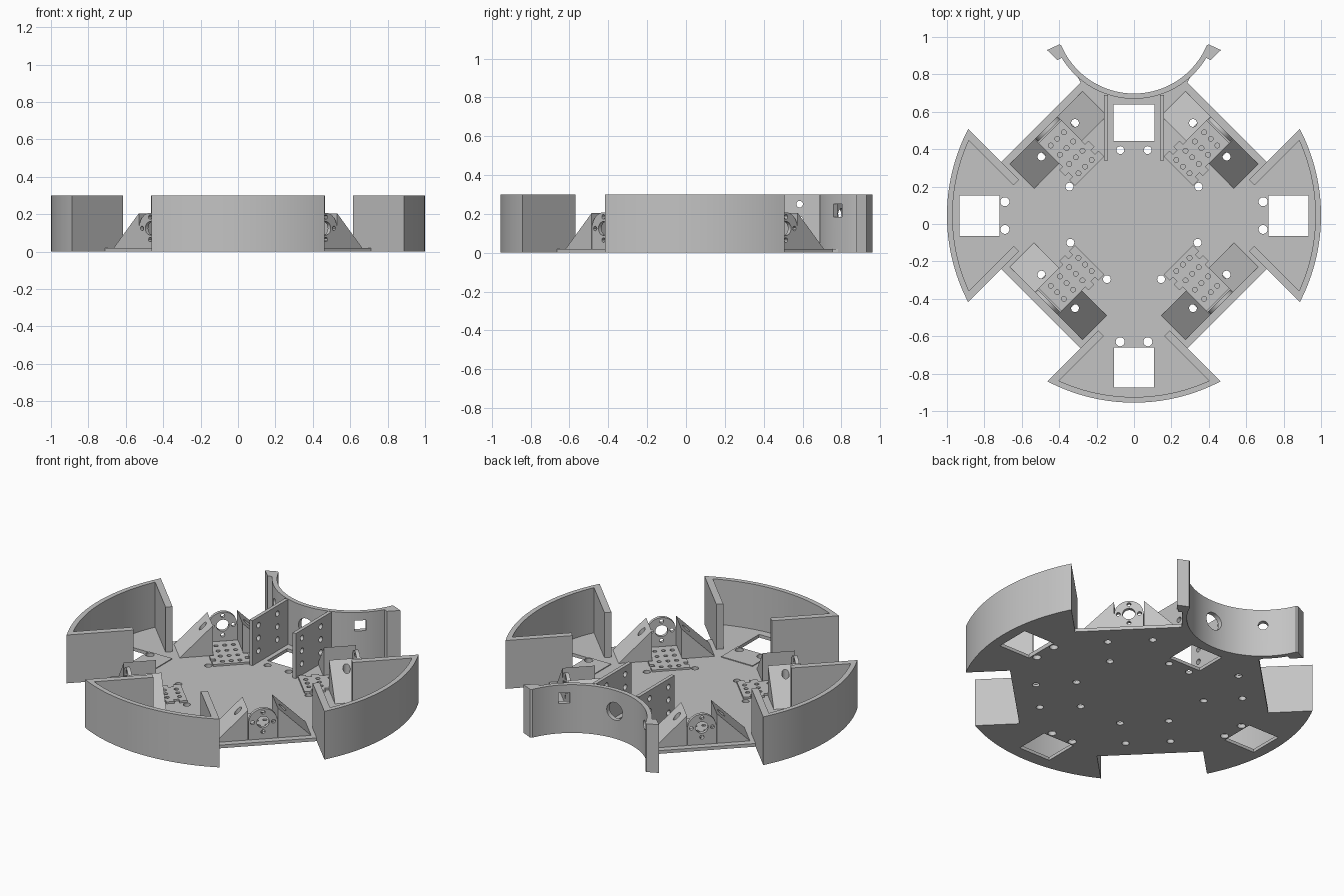
import bpy, bmesh
from math import sin, cos, radians, pi, asin, degrees
from mathutils import Matrix, Vector

if "Cube" in bpy.data.objects:
    bpy.data.objects.remove(bpy.data.objects["Cube"])

CY = 0.045          # centre of the round chassis
H = 0.3             # wall height
T = 0.02            # floor thickness
R = 1.0
HALF = 0.3          # half width of each corner notch
EDGE = 0.704        # distance of the notch edge from the centre
DIAGONALS = (45, 135, 225, 315)

grey = bpy.data.materials.new("plain grey")
grey.use_nodes = True
grey.diffuse_color = (0.55, 0.55, 0.55, 1)
grey.node_tree.nodes["Principled BSDF"].inputs["Base Color"].default_value = (0.55, 0.55, 0.55, 1)


def polar(r, deg, cx=0, cy=CY):
    return (cx + r * cos(radians(deg)), cy + r * sin(radians(deg)))


def arc(r, a0, a1, n, cx=0, cy=CY):
    return [polar(r, a0 + (a1 - a0) * i / n, cx, cy) for i in range(n + 1)]


def frame(deg):
    """Local x points outward along deg, local y runs along the rim."""
    return Matrix.Translation((0, CY, 0)) @ Matrix.Rotation(radians(deg), 4, 'Z')


def uv(deg, u, v):
    p = frame(deg) @ Vector((u, v, 0))
    return (p.x, p.y)


def upright(deg, u):
    """Profile x runs along the rim, profile y goes up, depth goes outward."""
    m = Matrix(((0, 0, 1, u), (1, 0, 0, 0), (0, 1, 0, 0), (0, 0, 0, 1)))
    return frame(deg) @ m


def add_prism(bm, pts, z0, z1, m=Matrix()):
    face = bm.faces.new([bm.verts.new((x, y, z0)) for x, y in pts])
    top = bmesh.ops.extrude_face_region(bm, geom=[face])["geom"]
    verts = [g for g in top if isinstance(g, bmesh.types.BMVert)]
    bmesh.ops.translate(bm, verts=verts, vec=(0, 0, z1 - z0))
    bmesh.ops.transform(bm, matrix=m, verts=list(face.verts) + verts)


def add_box(bm, x0, x1, y0, y1, z0, z1, m=Matrix()):
    add_prism(bm, [(x0, y0), (x1, y0), (x1, y1), (x0, y1)], z0, z1, m)


def add_pin(bm, x, y, r, z0, z1, m=Matrix(), n=20):
    add_prism(bm, arc(r, 0, 360 - 360 / n, n - 1, x, y), z0, z1, m)


def finish(name, bm, cutter=None):
    def make(label, b):
        bmesh.ops.recalc_face_normals(b, faces=b.faces)
        me = bpy.data.meshes.new(label)
        b.to_mesh(me)
        b.free()
        ob = bpy.data.objects.new(label, me)
        bpy.context.collection.objects.link(ob)
        return ob
    ob = make(name, bm)
    if cutter:
        tool = make(name + "_cutter", cutter)
        tool.hide_render = True
        mod = ob.modifiers.new("holes", 'BOOLEAN')
        mod.operation, mod.solver, mod.object = 'DIFFERENCE', 'EXACT', tool
        deps = bpy.context.evaluated_depsgraph_get()
        ob_mesh = bpy.data.meshes.new_from_object(ob.evaluated_get(deps))
        ob.modifiers.clear()
        ob.data = ob_mesh
        bpy.data.objects.remove(tool)
    ob.data.materials.clear()
    ob.data.materials.append(grey)
    ob.data.shade_smooth()
    ob.data.set_sharp_from_angle(angle=radians(30))
    return ob


# Floor: disc with four corner notches and a round bay at the back
span = 45 - degrees(asin(HALF / R))
BAY_Y, BAY_R = 1.12, 0.4225
outline = []
for axis, diag in zip((0, 90, 180, 270), DIAGONALS):
    if axis == 90:
        outline += arc(BAY_R + 0.005, -40, -140, 32, 0, BAY_Y)
    else:
        outline += arc(R, axis - span, axis + span, 32)
    outline += [uv(diag, EDGE, -HALF), uv(diag, EDGE, HALF)]
bm, cut = bmesh.new(), bmesh.new()
add_prism(bm, outline, 0, T)
for axis in (0, 180, 270):
    near = 0.72 if axis != 270 else 0.705
    add_box(cut, near, near + 0.213, -0.108, 0.108, -0.1, 0.1, frame(axis))
    for s in (-1, 1):
        add_pin(cut, near - 0.03, s * 0.074, 0.024, -0.1, 0.1, frame(axis))
add_box(cut, -0.11, 0.11, 0.445, 0.64, -0.1, 0.1)
for s in (-1, 1):
    for x, y in ((0.345, 0.2), (0.34, -0.1), (0.145, -0.295), (0.073, 0.395)):
        add_pin(cut, s * x, y, 0.021, -0.1, 0.1)
for d in DIAGONALS:
    for s in (-1, 1):
        add_pin(cut, 0.573, s * 0.127, 0.021, -0.1, 0.1, frame(d))
finish("floor_plate", bm, cut)

# Three curved bumper walls with returned ends
WALL = 0.04
inner_r = R - 0.03
inner_span = 45 - degrees(asin((HALF + WALL) / inner_r))
for name, axis in (("left_bumper", 0), ("right_bumper", 180), ("front_bumper", 270)):
    pts = arc(R, axis - span, axis + span, 32)
    pts += [uv(axis + 45, 0.57, -HALF), uv(axis + 45, 0.57, -HALF - WALL)]
    pts += arc(inner_r, axis + inner_span, axis - inner_span, 32)
    pts += [uv(axis - 45, 0.57, HALF + WALL), uv(axis - 45, 0.57, HALF)]
    bm = bmesh.new()
    add_prism(bm, pts, 0, H)
    finish(name, bm)

# Thin seat pads beside the side and front windows
for name, axis in (("left_pad", 0), ("right_pad", 180), ("front_pad", 270)):
    far = 0.72 if axis != 270 else 0.705
    bm, cut = bmesh.new(), bmesh.new()
    add_box(bm, far - 0.16, far, -0.108, 0.108, T - 0.005, T + 0.005, frame(axis))
    for s in (-1, 1):
        add_pin(cut, far - 0.03, s * 0.074, 0.024, -0.1, 0.1, frame(axis))
    finish(name, bm, cut)

# Concave back wall with sensor openings
pts = arc(BAY_R, -157, -23, 48, 0, BAY_Y)
pts += [(0.40, 0.96), (0.465, 0.93), (0.41, 0.877)]
pts += arc(BAY_R + 0.028, -31, -149, 48, 0, BAY_Y)
pts += [(-0.41, 0.877), (-0.465, 0.93), (-0.40, 0.96)]
bm, cut = bmesh.new(), bmesh.new()
add_prism(bm, pts, 0, H)


def bay(deg):
    return (Matrix.Translation((0, BAY_Y, 0)) @ Matrix.Rotation(radians(deg), 4, 'Z')
            @ upright(0, 0.35) @ Matrix.Translation((-CY, 0, 0)))


def radial(deg):
    m = Matrix(((0, 0, 1, 0.35), (1, 0, 0, 0), (0, 1, 0, 0), (0, 0, 0, 1)))
    return Matrix.Translation((0, BAY_Y, 0)) @ Matrix.Rotation(radians(deg), 4, 'Z') @ m


add_pin(cut, 0, 0.17, 0.055, 0, 0.2, radial(-90), 28)
add_pin(cut, 0, 0.2, 0.028, 0, 0.2, radial(-131))
add_box(cut, -0.032, 0.032, 0.185, 0.25, 0, 0.2, radial(-49))
finish("back_bay_wall", bm, cut)

# Pair of drilled side plates around the back window
for name, s in (("left_side_plate", 1), ("right_side_plate", -1)):
    bm, cut = bmesh.new(), bmesh.new()
    xs = sorted((s * 0.138, s * 0.16))
    add_box(bm, *xs, 0.34, 0.69, 0, H)
    along_x = Matrix(((0, 0, 1, 0), (1, 0, 0, 0), (0, 1, 0, 0), (0, 0, 0, 1)))
    for y in (0.4, 0.585):
        for z in (0.09, 0.17, 0.25):
            add_pin(cut, y, z, 0.017, -0.3, 0.3, along_x)
    finish(name, bm, cut)

# Motor mounts on the four notches
CORNERS = ("back_left", "back_right", "front_right", "front_left")
DOME_Z, DOME_R = 0.125, 0.083
for corner, d in zip(CORNERS, DIAGONALS):
    # domed face plate
    bm, cut = bmesh.new(), bmesh.new()
    face = [(-0.083, 0.01), (0.083, 0.01)] + arc(DOME_R, 0, 180, 24, 0, DOME_Z)
    add_prism(bm, face, 0, 0.022, upright(d, 0.643))
    add_pin(cut, 0, DOME_Z, 0.036, -0.1, 0.1, upright(d, 0.643))
    for k in range(4):
        x, z = polar(0.06, 90 * k, 0, DOME_Z)
        add_pin(cut, x, z, 0.012, -0.1, 0.1, upright(d, 0.643), 12)
    finish(corner + "_motor_plate", bm, cut)

    # sloped gussets either side, drilled from above
    for side, s in (("a", 1), ("b", -1)):
        bm, cut = bmesh.new(), bmesh.new()
        add_prism(bm, [(s * 0.085, 0.01), (s * 0.275, 0.01), (s * 0.275, T), (s * 0.085, 0.205)],
                  0, 0.185, upright(d, 0.48))
        add_pin(cut, 0.573, s * 0.127, 0.021, -0.1, 0.4, frame(d))
        finish(corner + "_gusset_" + side, bm, cut)

    # toothed mounting strip with a grid of holes
    side_pts = []
    for k in range(4):
        u = 0.335 + 0.075 * k
        side_pts += [(u, 0.11), (u + 0.045, 0.11), (u + 0.045, 0.085), (u + 0.075, 0.085)]
    strip = side_pts + [(u, -v) for u, v in reversed(side_pts)]
    bm, cut = bmesh.new(), bmesh.new()
    add_prism(bm, strip, 0.015, 0.032, frame(d))
    for k in range(4):
        for v in (-0.05, 0, 0.05):
            add_pin(cut, 0.37 + 0.07 * k, v, 0.013, 0, 0.1, frame(d), 12)
    finish(corner + "_toothed_strip", bm, cut)
